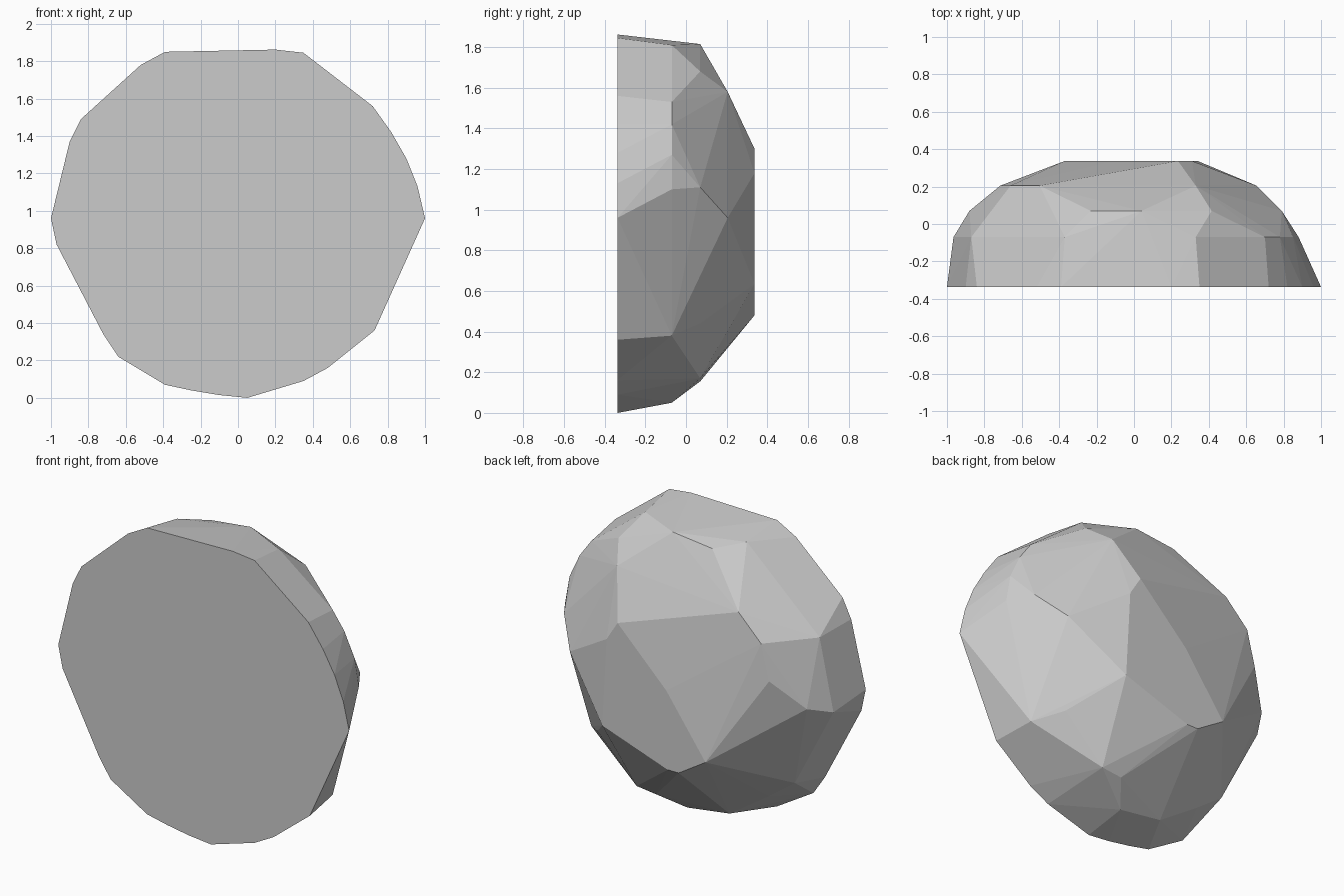
import bpy, bmesh

# Cross-sections of the half boulder: depth y -> (x, z) corner points
sections = {
    # flat cut front
    -0.337: [(-0.39, 1.85), (0.2, 1.862), (0.35, 1.845), (0.72, 1.56), (0.82, 1.42),
             (0.9, 1.28), (0.96, 1.13), (1, 0.96), (0.73, 0.36), (0.48, 0.16),
             (0.35, 0.09), (0.05, 0.0), (-0.1, 0.015), (-0.25, 0.04), (-0.39, 0.07),
             (-0.64, 0.22), (-0.72, 0.34), (-0.97, 0.82), (-1, 0.96), (-0.9, 1.37),
             (-0.84, 1.49), (-0.52, 1.78)],
    # belly
    -0.07: [(-0.37, 1.81), (0.33, 1.81), (0.70, 1.53), (0.78, 1.42), (0.85, 1.27),
            (0.88, 1.10), (0.70, 0.38), (0.04, 0.05), (-0.25, 0.09), (-0.52, 0.27),
            (-0.70, 0.40), (-0.965, 0.91), (-0.87, 1.35)],
    # shoulder
    0.07: [(0.04, 1.815), (-0.23, 1.785), (0.415, 1.68), (0.79, 1.11), (0.56, 0.44),
           (0.29, 0.17), (0.155, 0.155), (-0.88, 0.96)],
    0.205: [(0.33, 1.58), (-0.505, 1.515), (-0.66, 1.36), (-0.685, 1.26),
            (-0.715, 1.14), (0.655, 0.96)],
    # flat back facet
    0.337: [(0.235, 1.30), (0.31, 1.18), (0.34, 0.635), (-0.11, 0.48),
            (-0.185, 0.48), (-0.37, 0.595), (-0.1, 0.97)],
}

# Wrap the sections in a faceted shell
bm = bmesh.new()
for y, points in sections.items():
    for x, z in points:
        bm.verts.new((x, y, z))
hull = bmesh.ops.convex_hull(bm, input=bm.verts)
loose = {g for g in hull["geom_interior"] + hull["geom_unused"]
         if isinstance(g, bmesh.types.BMVert)}
bmesh.ops.delete(bm, geom=list(loose), context='VERTS')
bmesh.ops.dissolve_limit(bm, angle_limit=0.02, verts=bm.verts, edges=bm.edges)
bmesh.ops.recalc_face_normals(bm, faces=bm.faces)

mesh = bpy.data.meshes.new("boulder")
bm.to_mesh(mesh)
bm.free()
bpy.context.collection.objects.link(bpy.data.objects.new("boulder", mesh))
